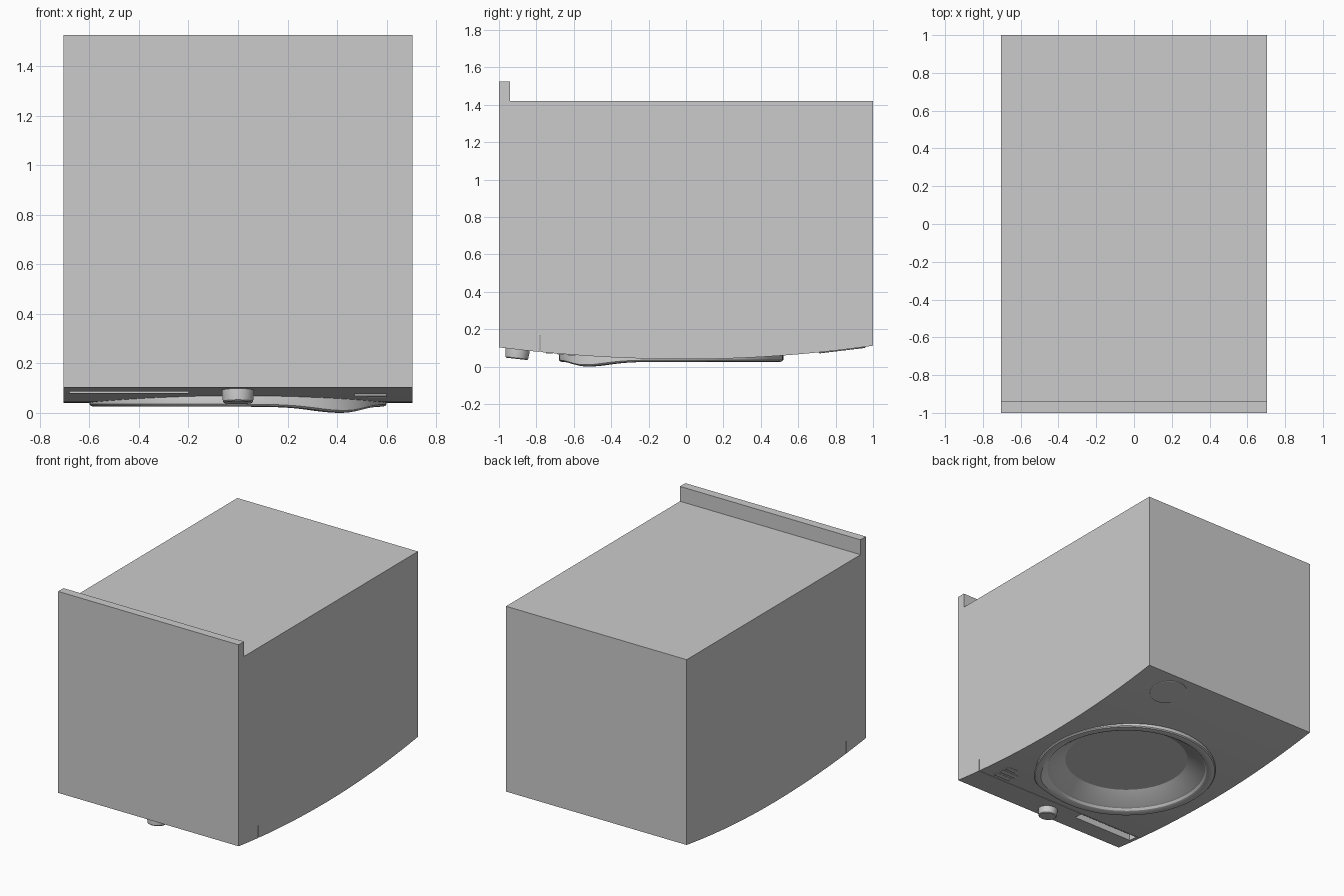
import bpy, bmesh, math
from mathutils import Matrix

if "Cube" in bpy.data.objects:
    bpy.data.objects.remove(bpy.data.objects["Cube"])

CY = -0.08  # door centre in y


def bottom_z(y):
    return 0.04 + (0.072 if y > 0 else 0.063) * y * y


def slope(y):
    return math.atan(2 * (0.072 if y > 0 else 0.063) * y)


def finish(name, bm, smooth=True):
    bmesh.ops.recalc_face_normals(bm, faces=bm.faces[:])
    me = bpy.data.meshes.new(name)
    bm.to_mesh(me)
    bm.free()
    ob = bpy.data.objects.new(name, me)
    bpy.context.collection.objects.link(ob)
    bpy.context.view_layer.objects.active = ob
    bpy.ops.object.select_all(action='DESELECT')
    ob.select_set(True)
    if smooth:
        bpy.ops.object.shade_smooth_by_angle(angle=math.radians(30))
    return ob


def box(name, x0, x1, y0, y1, z0, z1):
    bm = bmesh.new()
    m = Matrix.Translation(((x0 + x1) / 2, (y0 + y1) / 2, (z0 + z1) / 2))
    bmesh.ops.create_cube(bm, size=1, matrix=m @ Matrix.Diagonal((x1 - x0, y1 - y0, z1 - z0, 1)))
    return finish(name, bm, False)


def revolve(name, prof, loc, tilt=0.0, n=64, warp=None):
    """Lathe (r, z) points about z; the end points are capped when r is not 0."""
    bm = bmesh.new()
    rings = []
    for r, z in prof:
        ring = []
        for i in range(n):
            a = 2 * math.pi * i / n
            rr, zz = warp(a, r, z) if warp else (r, z)
            ring.append(bm.verts.new((rr * math.cos(a), rr * math.sin(a), zz)))
        rings.append(ring)
    for p, q in zip(rings, rings[1:]):
        for i in range(n):
            j = (i + 1) % n
            bm.faces.new((p[i], p[j], q[j], q[i]))
    bm.faces.new(rings[0])
    bm.faces.new(rings[-1])
    bm.transform(Matrix.Translation(loc) @ Matrix.Rotation(tilt, 4, 'X'))
    return finish(name, bm)


def cut(ob, cutter):
    mod = ob.modifiers.new('cut', 'BOOLEAN')
    mod.operation, mod.solver, mod.object = 'DIFFERENCE', 'EXACT', cutter
    cutter.hide_render = True
    bpy.ops.object.select_all(action='DESELECT')
    bpy.context.view_layer.objects.active = ob
    ob.select_set(True)
    bpy.ops.object.modifier_apply(modifier=mod.name)
    bpy.data.objects.remove(cutter)


# Cabinet: side profile with bowed face, thin panel seam and raised lip
prof = [(1, 1.42), (-0.94, 1.42), (-0.94, 1.525), (-1, 1.525)]
prof += [(y, bottom_z(y)) for y in (-1, -0.95, -0.9, -0.84, -0.782)]
prof += [(-0.782, 0.165), (-0.778, 0.165), (-0.778, bottom_z(-0.778))]
prof += [(-0.7 + 0.1 * i, bottom_z(-0.7 + 0.1 * i)) for i in range(18)]
bm = bmesh.new()
f = bm.faces.new([bm.verts.new((-0.705, y, z)) for y, z in prof])
ext = bmesh.ops.extrude_face_region(bm, geom=[f])
bmesh.ops.translate(bm, vec=(1.41, 0, 0), verts=[v for v in ext['geom'] if isinstance(v, bmesh.types.BMVert)])
cabinet = finish('cabinet', bm, False)

# Door opening and drawer grip recess
cut(cabinet, revolve('opening_cutter', [(0.56, -0.2), (0.56, 0.14)], (0, CY, 0)))
cut(cabinet, box('grip_cutter', -0.68, -0.2, -0.855, -0.786, 0, 0.13))
bpy.ops.object.shade_smooth_by_angle(angle=math.radians(20))


# Round door with bowl; the rim swells into a grip at the lower right
def swell(a, r, z):
    d = math.remainder(a + math.radians(47), 2 * math.pi)
    g = math.exp(-(d / 0.3) ** 2)
    if r > 0.54 and z < 0.06:
        return r * (1 + 0.04 * g), z - 0.025 * g
    return r, z


revolve('door', [(0.57, 0.13), (0.6, 0.075), (0.6, 0.035), (0.594, 0.028), (0.58, 0.025),
                 (0.555, 0.026), (0.54, 0.032), (0.53, 0.045), (0.515, 0.05),
                 (0.41, 0.12)], (0, CY, 0), n=96, warp=swell)

# Control knob
revolve('knob', [(0.065, 0.02), (0.065, -0.01), (0.061, -0.045), (0.056, -0.05)],
        (0, -0.9, bottom_z(-0.9)), slope(-0.9), 48)

# Round filter cover, nearly flush
revolve('filter_cover', [(0.125, 0.02), (0.125, -0.003), (0.122, -0.005)],
        (0.40, 0.835, bottom_z(0.835)), slope(0.835), 64)

# Small indicator plates beside the door
for i, (x0, x1, y) in enumerate([(0.47, 0.6, -0.73), (0.47, 0.6, -0.67), (0.52, 0.6, -0.61)]):
    z = bottom_z(y)
    plate = box('indicator_%d' % i, x0, x1, y - 0.018, y + 0.018, z - 0.003, z + 0.01)
